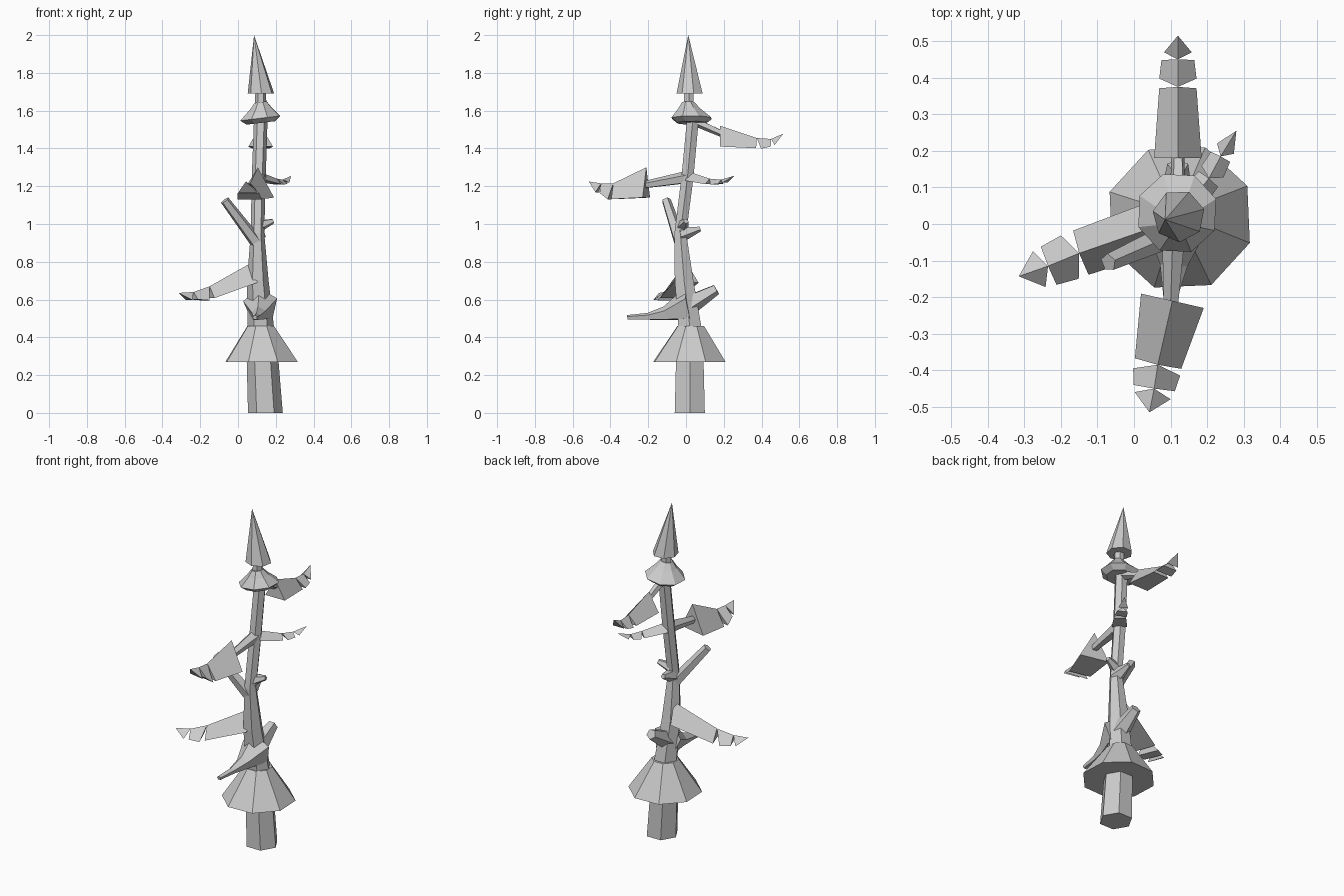
import bpy, bmesh, math
from mathutils import Vector

if "Cube" in bpy.data.objects:
    bpy.data.objects.remove(bpy.data.objects["Cube"])

UP = Vector((0, 0, 1))


def finish(name, bm):
    bmesh.ops.remove_doubles(bm, verts=bm.verts, dist=0.0005)
    bmesh.ops.recalc_face_normals(bm, faces=bm.faces)
    mesh = bpy.data.meshes.new(name)
    bm.to_mesh(mesh)
    bm.free()
    obj = bpy.data.objects.new(name, mesh)
    bpy.context.collection.objects.link(obj)
    return obj


def loft(name, rings, sides, phase=0.0, axis=UP):
    """Skin rings given as (x, y, z, radius), all perpendicular to axis."""
    rot = UP.rotation_difference(Vector(axis).normalized())
    bm = bmesh.new()
    loops = []
    for x, y, z, r in rings:
        loop = []
        for i in range(sides):
            a = math.radians(phase) + math.tau * i / sides
            loop.append(bm.verts.new(
                Vector((x, y, z)) + rot @ Vector((r * math.cos(a), r * math.sin(a), 0))))
        loops.append(loop)
    for a, b in zip(loops, loops[1:]):
        for i in range(sides):
            j = (i + 1) % sides
            bm.faces.new((a[i], a[j], b[j], b[i]))
    bm.faces.new(loops[0][::-1])
    if rings[-1][3] > 0:
        bm.faces.new(loops[-1])
    return finish(name, bm)


def twig(name, start, end, r0, r1, sides=5):
    axis = Vector(end) - Vector(start)
    return loft(name, [(*start, r0), (*end, r1)], sides, 20, axis)


def bough(name, ridge, widths, drops):
    """Roof-shaped foliage: long piece, short piece and pointed tip along a ridge.
    widths and drops are given at start, end of long piece, short piece and tip."""
    p = [Vector(c) for c in ridge]
    bm = bmesh.new()

    def hem(a, b, t, w, d):
        run = b - a
        side = Vector((-run.y, run.x, 0)).normalized() * w
        base = a + run * t - UP * d
        return base + side, base - side

    for k in range(2):
        a, b = p[k], p[k + 1]
        first = hem(a, b, 0.3 * k, widths[k], drops[k])
        last = hem(a, b, 0.98, widths[k + 1] if k == 0 else widths[k] * 0.88, drops[k + 1])
        v = [bm.verts.new(c) for c in (a, *first, b, *last)]
        for f in ((0, 1, 2), (3, 5, 4), (0, 3, 4, 1), (0, 2, 5, 3), (1, 4, 5, 2)):
            bm.faces.new([v[i] for i in f])
    # Pointed tip
    v = [bm.verts.new(c) for c in (p[2], *hem(p[2], p[3], 0.3, widths[2], drops[2]), p[3])]
    for f in ((0, 1, 2), (0, 3, 1), (0, 2, 3), (1, 3, 2)):
        bm.faces.new([v[i] for i in f])
    return finish(name, bm)


# Crooked trunk
loft("trunk", [(.145, .02, 0, .092), (.13, .02, .28, .084), (.12, .02, .46, .07),
               (.105, -.01, .70, .057), (.103, -.03, .95, .036), (.11, .008, 1.25, .037),
               (.12, .035, 1.54, .036), (.12, .015, 1.64, .03), (.12, .015, 1.71, .028)], 6)

# Foliage skirts and pointed crown
loft("lower_skirt", [(.125, .018, .27, .204), (.12, .025, .46, .075)], 8, 25)
upper = loft("upper_skirt", [(.12, .03, 1.535, .08), (.118, .03, 1.56, .113),
                             (.12, .018, 1.61, .062), (.12, .012, 1.645, .034)], 8, 20)
for v in upper.data.vertices:
    v.co.z += 0.12 * (v.co.x - 0.12)
loft("crown", [(.122, .022, 1.69, .072), (.085, .012, 2.0, 0)], 7, 15)

# Drooping boughs
bough("left_bough", [(.08, 0, .80), (-.15, -.08, .67), (-.235, -.115, .64), (-.315, -.143, .635)],
      (.07, .064, .052), (.11, .065, .04))
bough("front_bough", [(.105, -.21, 1.30), (.065, -.385, 1.215), (.055, -.45, 1.215), (.042, -.515, 1.225)],
      (.088, .065, .05), (.16, .085, .05))
bough("back_bough", [(.12, .18, 1.52), (.12, .375, 1.455), (.12, .45, 1.45), (.12, .515, 1.478)],
      (.065, .051, .038), (.11, .055, .04))
bough("small_bough", [(.12, .02, 1.275), (.205, .125, 1.24), (.237, .185, 1.235), (.28, .255, 1.255)],
      (.042, .034, .027), (.045, .03, .022))

# Stems carrying the boughs
twig("front_stem", (.11, 0, 1.245), (.1, -.26, 1.2), .035, .018)
twig("back_stem", (.12, .03, 1.55), (.12, .22, 1.465), .025, .017)

# Bare twigs and broken stubs
twig("left_twig", (.1, -.03, .90), (-.07, -.105, 1.125), .036, .025)
twig("back_stub", (.105, -.03, .945), (.1, .075, .975), .045, .014)
twig("right_stub", (.11, -.02, .99), (.185, 0, 1.015), .034, .014)
twig("lower_back_stub", (.115, 0, .565), (.12, .16, .655), .06, .03)
loft("lower_front_twig", [(.12, .01, .57, .095), (.11, -.11, .525, .04), (.1, -.2, .51, .02),
                          (.09, -.31, .505, .013)], 5, 20, (-.05, -1, -.2))
